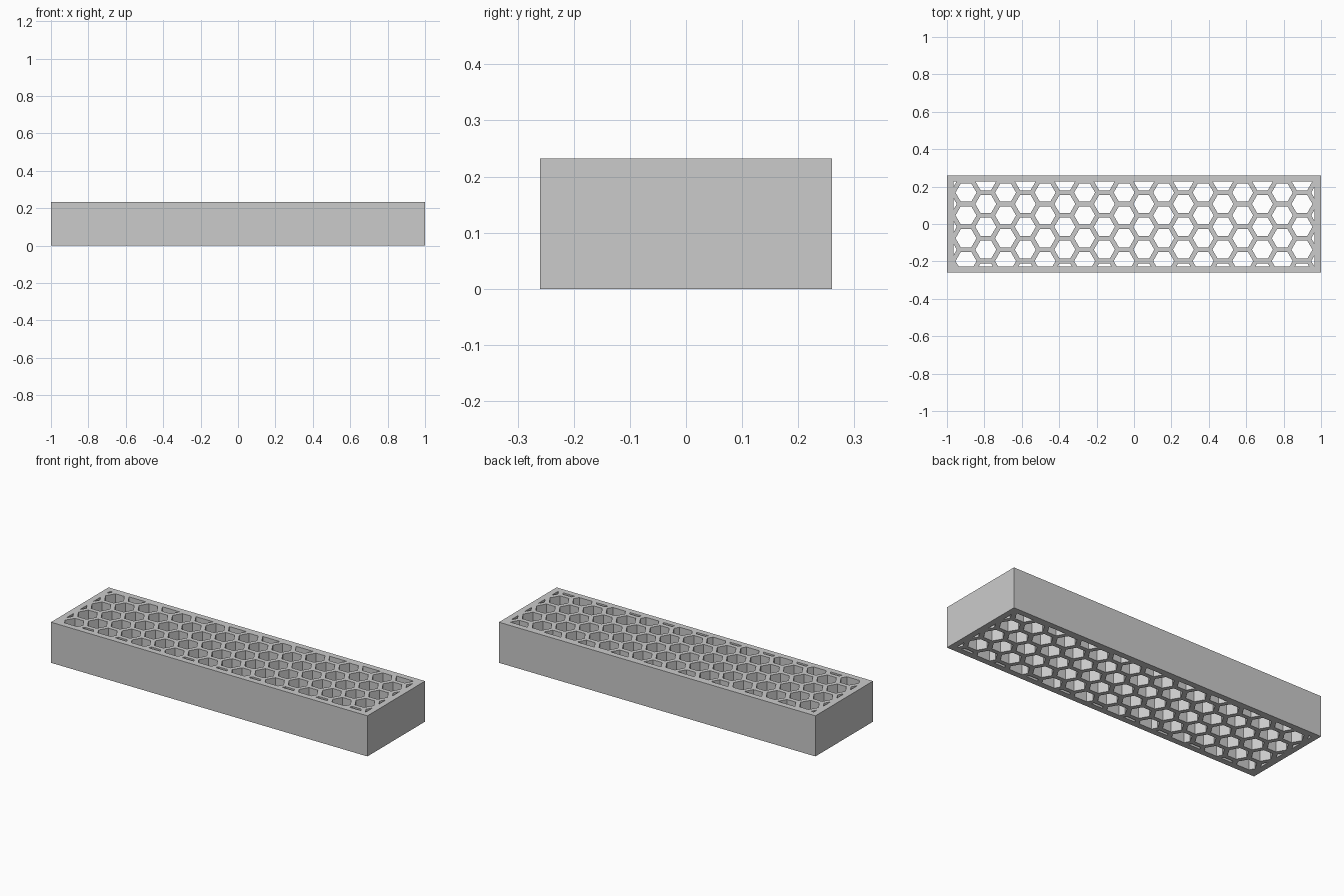
import bpy
import bmesh
from math import sqrt, cos, sin, pi

LENGTH, WIDTH, HEIGHT = 2.0, 0.52, 0.232
RIM = 0.034
PITCH = 0.122            # spacing of cells within a column
APOTHEM = 0.0486         # half the distance between opposite cell flats
STEP = PITCH * sqrt(3) / 2
FIRST_X, FIRST_Y = -0.898, 0.168

cube = bpy.data.objects.get("Cube")
if cube:
    bpy.data.objects.remove(cube, do_unlink=True)

grey = bpy.data.materials.new("light grey")
grey.use_nodes = True
grey.diffuse_color = (0.6, 0.6, 0.6, 1)
grey.node_tree.nodes["Principled BSDF"].inputs["Base Color"].default_value = grey.diffuse_color


def make_object(name, bm):
    bmesh.ops.recalc_face_normals(bm, faces=bm.faces)
    mesh = bpy.data.meshes.new(name)
    bm.to_mesh(mesh)
    bm.free()
    mesh.materials.append(grey)
    obj = bpy.data.objects.new(name, mesh)
    bpy.context.collection.objects.link(obj)
    return obj


# Solid block
bm = bmesh.new()
bmesh.ops.create_cube(bm, size=1)
for v in bm.verts:
    v.co.x *= LENGTH
    v.co.y *= WIDTH
    v.co.z = (v.co.z + 0.5) * HEIGHT
block = make_object("honeycomb_block", bm)

# Staggered hexagons, laid flat below the block
bm = bmesh.new()
radius = APOTHEM * 2 / sqrt(3)
for col in range(-1, 19):
    x = FIRST_X + col * STEP
    offset = PITCH / 2 if col % 2 else 0
    for row in range(5):
        y = FIRST_Y + offset - row * PITCH
        bm.faces.new([bm.verts.new((x + radius * cos(k * pi / 3),
                                    y + radius * sin(k * pi / 3), -0.1))
                      for k in range(6)])

# Trim the hexagons to the inside of the rim
half_x, half_y = LENGTH / 2 - RIM, WIDTH / 2 - RIM
for co, no in (((half_x, 0, 0), (1, 0, 0)), ((-half_x, 0, 0), (-1, 0, 0)),
               ((0, half_y, 0), (0, 1, 0)), ((0, -half_y, 0), (0, -1, 0))):
    bmesh.ops.bisect_plane(bm, geom=bm.verts[:] + bm.edges[:] + bm.faces[:],
                           plane_co=co, plane_no=no, clear_outer=True)

# Raise them into prisms that pass right through the block
result = bmesh.ops.extrude_face_region(bm, geom=bm.faces[:], use_keep_orig=True)
for item in result["geom"]:
    if isinstance(item, bmesh.types.BMVert):
        item.co.z = HEIGHT + 0.1
cutter = make_object("cell_cutter", bm)
cutter.hide_render = True

# Cut the cells and discard the cutter
cut = block.modifiers.new("cells", "BOOLEAN")
cut.operation = "DIFFERENCE"
cut.solver = "EXACT"
cut.object = cutter
bpy.context.view_layer.objects.active = block
bpy.ops.object.modifier_apply(modifier=cut.name)
bpy.data.objects.remove(cutter, do_unlink=True)
